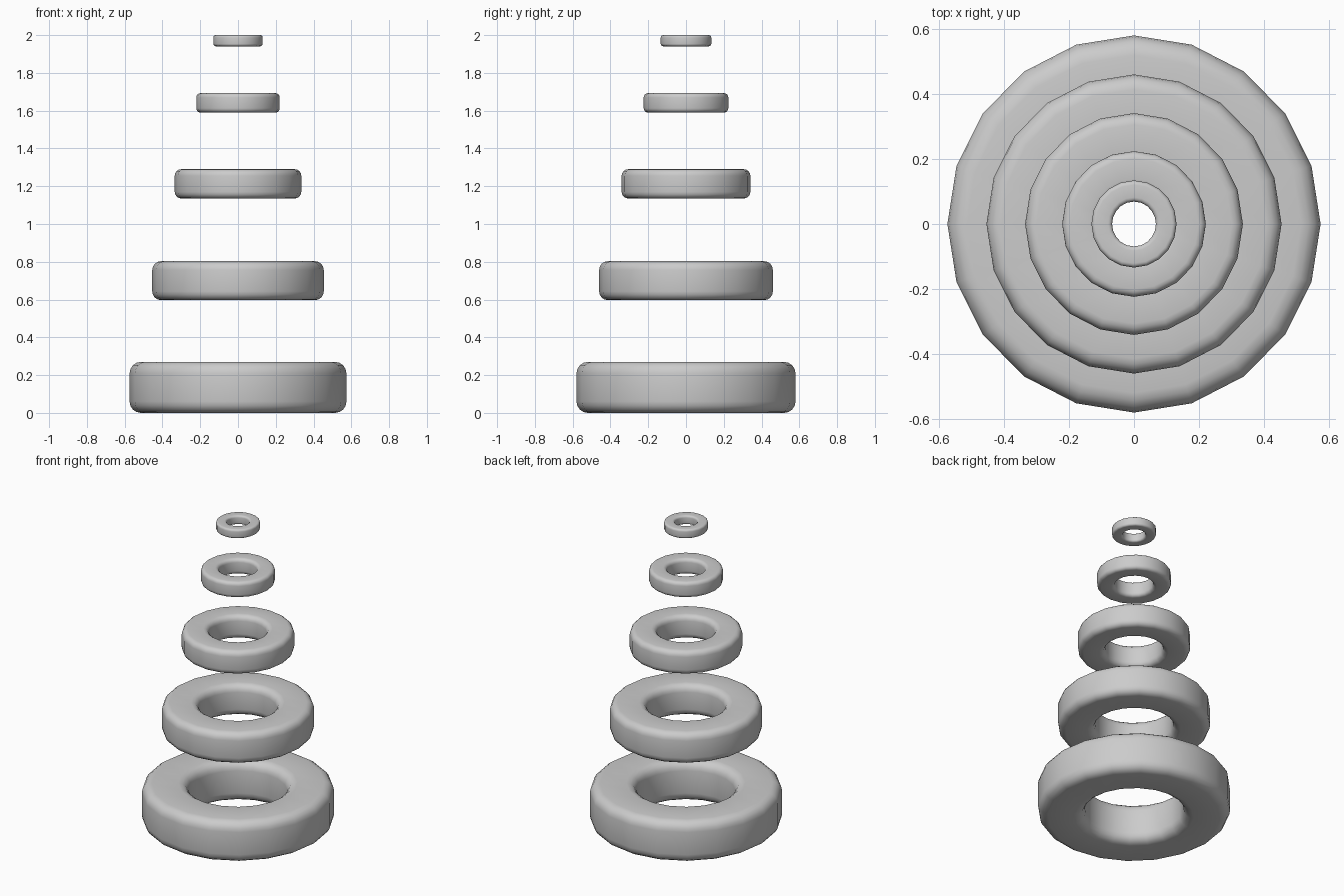
import bpy, bmesh
from math import sin, cos, pi

if "Cube" in bpy.data.objects:
    bpy.data.objects.remove(bpy.data.objects["Cube"])

SIDES = 20
CORNER_STEPS = 4


def ring_profile(r_in, r_out, z0, z1):
    """Rounded rectangle cross-section as (radius, z) points."""
    b = 0.225 * (z1 - z0)
    corners = [(r_out - b, z0 + b, -pi / 2), (r_out - b, z1 - b, 0),
               (r_in + b, z1 - b, pi / 2), (r_in + b, z0 + b, pi)]
    pts = []
    for r, z, start in corners:
        for i in range(CORNER_STEPS + 1):
            a = start + pi / 2 * i / CORNER_STEPS
            pts.append((r + b * cos(a), z + b * sin(a)))
    return pts


def make_ring(name, rx, ry, z0, z1):
    prof = ring_profile(0.515 * ry, ry, z0, z1)
    squash = rx / ry
    bm = bmesh.new()
    loops = []
    for k in range(SIDES):
        a = 2 * pi * k / SIDES
        loops.append([bm.verts.new((r * cos(a) * squash, r * sin(a), z)) for r, z in prof])
    n = len(prof)
    for k in range(SIDES):
        p, q = loops[k], loops[(k + 1) % SIDES]
        for i in range(n):
            j = (i + 1) % n
            bm.faces.new((p[i], q[i], q[j], p[j]))
    bmesh.ops.recalc_face_normals(bm, faces=bm.faces)
    for f in bm.faces:
        f.smooth = True
    mesh = bpy.data.meshes.new(name)
    bm.to_mesh(mesh)
    bm.free()
    bpy.context.collection.objects.link(bpy.data.objects.new(name, mesh))


# Floating rings, largest at the bottom: x radius, y radius, bottom, top
rings = [(0.574, 0.58, 0.0, 0.27),
         (0.454, 0.46, 0.597, 0.803),
         (0.335, 0.341, 1.135, 1.29),
         (0.221, 0.224, 1.59, 1.693),
         (0.131, 0.134, 1.941, 2.0)]
for i, args in enumerate(rings, 1):
    make_ring(f"stacking_ring_{i}", *args)
